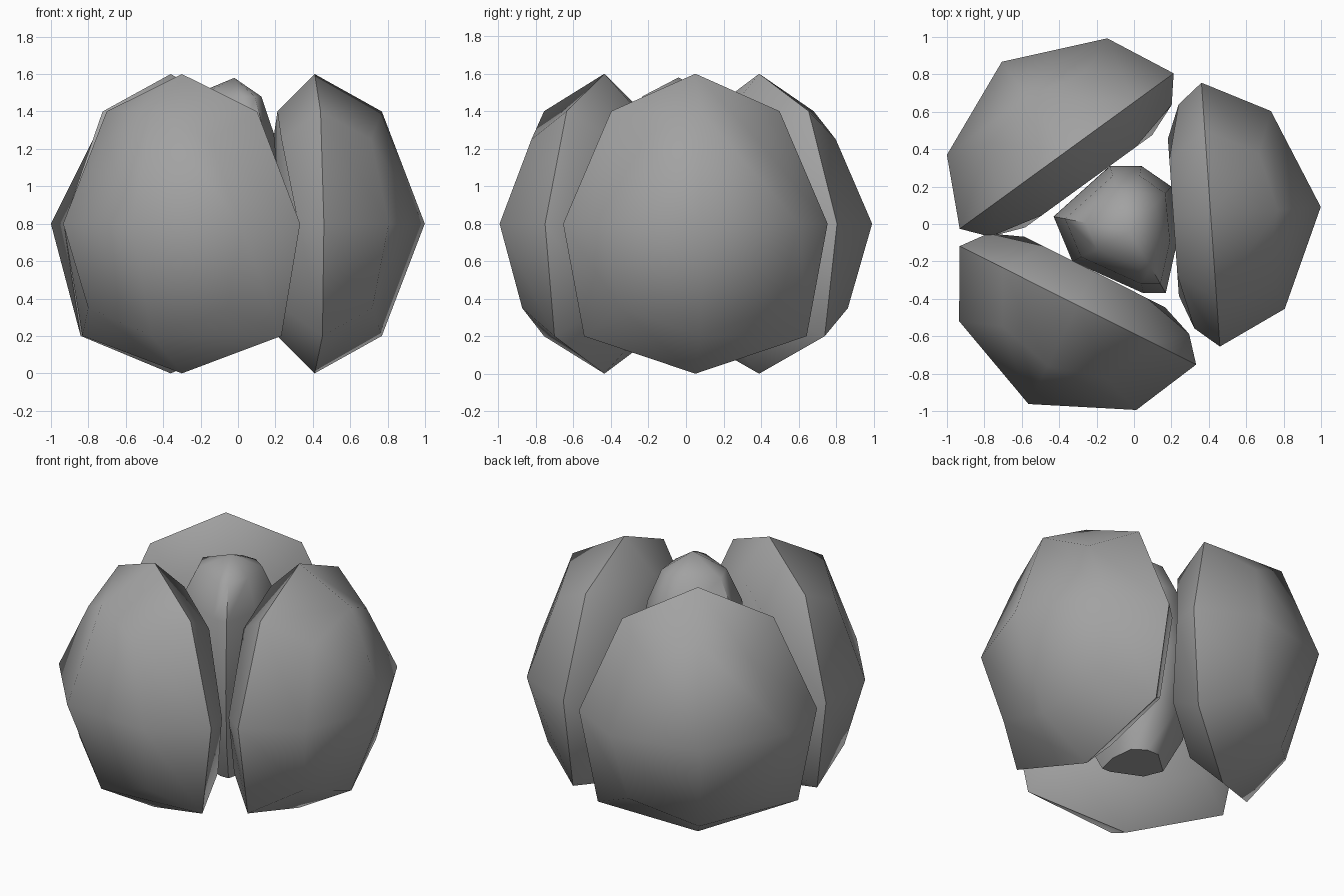
import bpy, bmesh, math
from mathutils import Vector, Matrix

cube = bpy.data.objects.get("Cube")
if cube:
    bpy.data.objects.remove(cube, do_unlink=True)

grey = bpy.data.materials.new("mid grey")
grey.use_nodes = True
colour = (0.36, 0.36, 0.36, 1)
grey.diffuse_color = colour
grey.node_tree.nodes["Principled BSDF"].inputs["Base Color"].default_value = colour


def finish(bm, name, angle):
    bmesh.ops.recalc_face_normals(bm, faces=bm.faces)
    mesh = bpy.data.meshes.new(name)
    bm.to_mesh(mesh)
    bm.free()
    mesh.materials.append(grey)
    obj = bpy.data.objects.new(name, mesh)
    bpy.context.collection.objects.link(obj)
    bpy.ops.object.select_all(action='DESELECT')
    obj.select_set(True)
    bpy.context.view_layer.objects.active = obj
    bpy.ops.object.shade_smooth_by_angle(angle=math.radians(angle))
    return obj


def segment_point(co):
    """Map a point of the subdivided cube to the bulging, flat-backed segment."""
    i, j, k = (round(c) for c in co)
    kind = abs(i) + abs(j) + abs(k)      # 1 face centre, 2 edge middle, 3 corner
    depth = {1: 0.59, 2: 0.36, 3: 0.28}[kind] if i > 0 else 0
    if i < 0:
        depth = -0.13 if (j and not k) else -0.2
    if kind == 1:
        width = 0.707
    elif k == 0:
        width = 0.53 if i > 0 else 0.6
    elif kind == 2:
        width = 0.45 if k > 0 else 0.595
    else:
        width = 0.31 if k > 0 else 0.42
    height = {1: 0.8, 2: 0.6, 3: 0.45}[kind]
    return Vector((depth, j * width, k * height))


# Three outer segments around the core
for name, x, y, turn in (("left_segment", 0.41, 0.05, 4),
                         ("back_right_segment", -0.36, 0.39, 126),
                         ("front_right_segment", -0.3, -0.435, 243.4)):
    bm = bmesh.new()
    bmesh.ops.create_cube(bm, size=2)
    bmesh.ops.subdivide_edges(bm, edges=bm.edges[:], cuts=1, use_grid_fill=True)
    place = Matrix.Translation((x, y, 0.8)) @ Matrix.Rotation(math.radians(turn), 4, 'Z')
    for v in bm.verts:
        v.co = place @ segment_point(v.co)
    finish(bm, name, 50)

# Core: an irregular eight-sided outline scaled along a profile
outline = [(-0.43, 0.04), (-0.33, -0.2), (0.05, -0.37), (0.17, -0.37),
           (0.23, -0.1), (0.2, 0.2), (0.04, 0.31), (-0.13, 0.31)]
profile = [(0.2, 0.5), (0.45, 0.82), (0.85, 1), (1.28, 0.85), (1.48, 0.58)]
centre = Vector((-0.02, -0.04))
bm = bmesh.new()
rings = []
for z, scale in profile:
    points = [centre + (Vector(p) - centre) * scale for p in outline]
    rings.append([bm.verts.new((p.x, p.y, z)) for p in points])
apex = bm.verts.new((centre.x, centre.y, 1.58))
n = len(outline)
for a, b in zip(rings, rings[1:]):
    for s in range(n):
        bm.faces.new((a[s], a[(s + 1) % n], b[(s + 1) % n], b[s]))
for s in range(n):
    bm.faces.new((rings[-1][s], rings[-1][(s + 1) % n], apex))
bm.faces.new(rings[0])
finish(bm, "core", 50)
